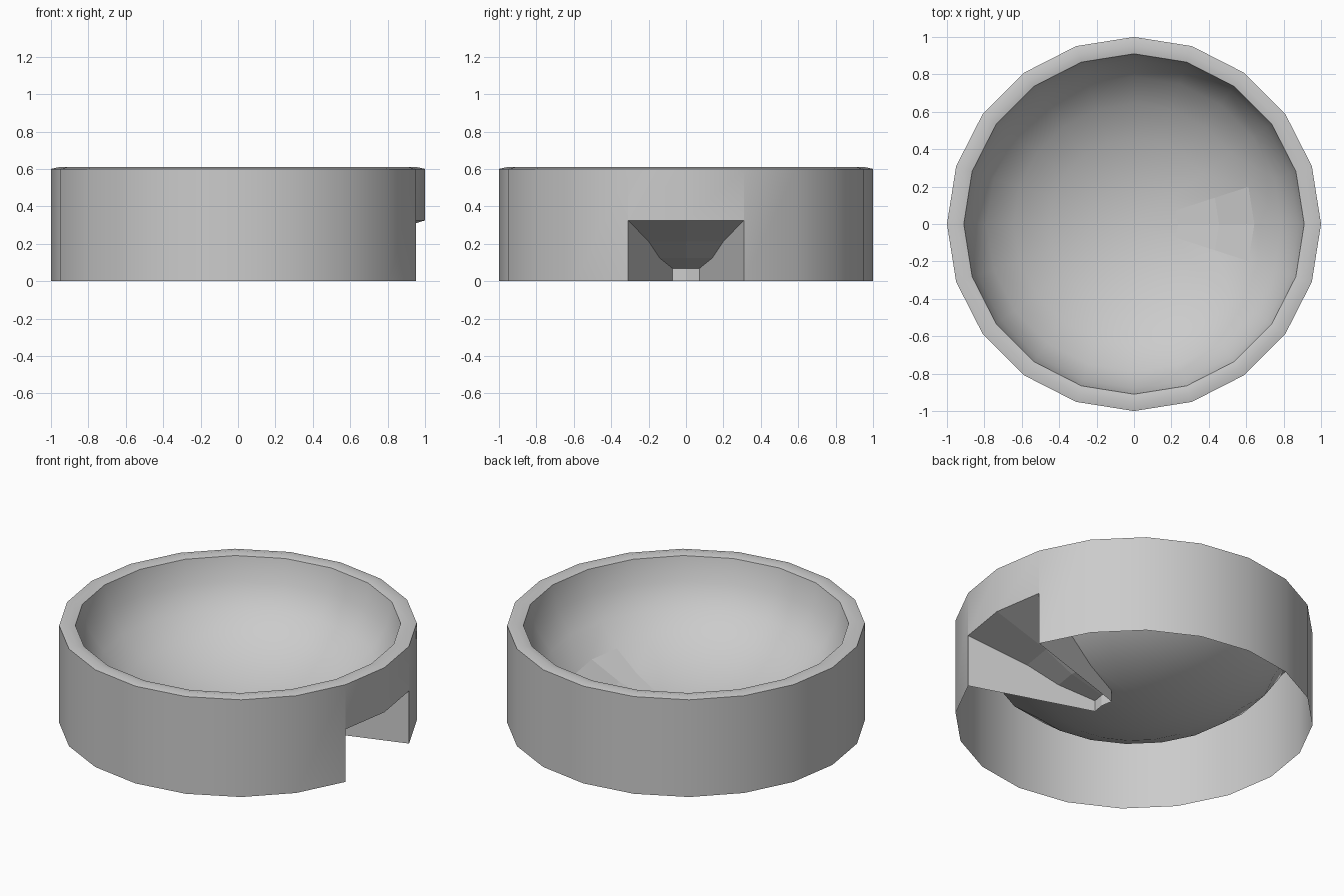
import bpy, bmesh, math

if "Cube" in bpy.data.objects:
    bpy.data.objects.remove(bpy.data.objects["Cube"])

SIDES = 20
RIM_Z, BOWL_R, BOWL_D = 0.60, 0.91, 0.55
NOTCH_Z = 0.325
NOTCH = (0, SIDES - 1)          # the two sectors beside +x


def polar(r, k, z):
    a = 2 * math.pi * k / SIDES
    return (r * math.cos(a), r * math.sin(a), z)


def bowl_point(deg, k):
    t = math.radians(deg)
    return polar(BOWL_R * math.sin(t), k, RIM_Z - BOWL_D * math.cos(t))


def build(name, polys, angle=35, flat=()):
    bm = bmesh.new()
    for i, p in enumerate(polys):
        f = bm.faces.new([bm.verts.new(c) for c in p])
    bmesh.ops.remove_doubles(bm, verts=bm.verts, dist=1e-4)
    bm.faces.ensure_lookup_table()
    me = bpy.data.meshes.new(name)
    bm.to_mesh(me)
    bm.free()
    ob = bpy.data.objects.new(name, me)
    bpy.context.collection.objects.link(ob)
    if angle:
        bpy.ops.object.select_all(action='DESELECT')
        ob.select_set(True)
        bpy.context.view_layer.objects.active = ob
        bpy.ops.object.shade_smooth_by_angle(angle=math.radians(angle))
    for i in flat:
        me.polygons[i].use_smooth = False
    return ob


# Outer wall, shortened above the notch
wall = []
for k in range(SIDES):
    z = NOTCH_Z if k in NOTCH else 0
    wall.append([polar(1, k, z), polar(1, k + 1, z),
                 polar(1, k + 1, RIM_Z), polar(1, k, RIM_Z)])
build("outer_wall", wall)

# Slightly crowned rim
rim = []
profile = [(1, RIM_Z), (0.955, 0.61), (BOWL_R, RIM_Z)]
for (r0, z0), (r1, z1) in zip(profile, profile[1:]):
    for k in range(SIDES):
        rim.append([polar(r0, k, z0), polar(r0, k + 1, z0),
                    polar(r1, k + 1, z1), polar(r1, k, z1)])
build("rim", rim)

# Bowl, with flat panels where the funnel meets it
bowl, flat = [], []
for d in range(0, 90, 15):
    for k in range(SIDES):
        if k in NOTCH and d in (15, 30):
            flat.append(len(bowl))
        inner = [bowl_point(d, k + 1), bowl_point(d, k)] if d else [bowl_point(0, 0)]
        bowl.append([bowl_point(d + 15, k), bowl_point(d + 15, k + 1)] + inner)
build("bowl", bowl, 35, flat)

# Funnel recess: sloped roof, radial side walls, small end wall
roof = [[polar(1, k, NOTCH_Z), bowl_point(45, k), bowl_point(45, k + 1),
         polar(1, k + 1, NOTCH_Z)] for k in (-1, 0)]
build("funnel_roof", roof, 0)

r_end = BOWL_R * math.sin(math.radians(15))
for s, side in ((1, "left"), (-1, "right")):
    pts = [polar(1, s, 0), polar(1, s, NOTCH_Z)]
    pts += [bowl_point(d, s) for d in (45, 30, 15)] + [polar(r_end, s, 0)]
    build("funnel_side_" + side, [pts if s > 0 else pts[::-1]], 0)

end = [[polar(r_end, k, 0), polar(r_end, k + 1, 0),
        bowl_point(15, k + 1), bowl_point(15, k)] for k in (-1, 0)]
build("funnel_end", end, 0)
